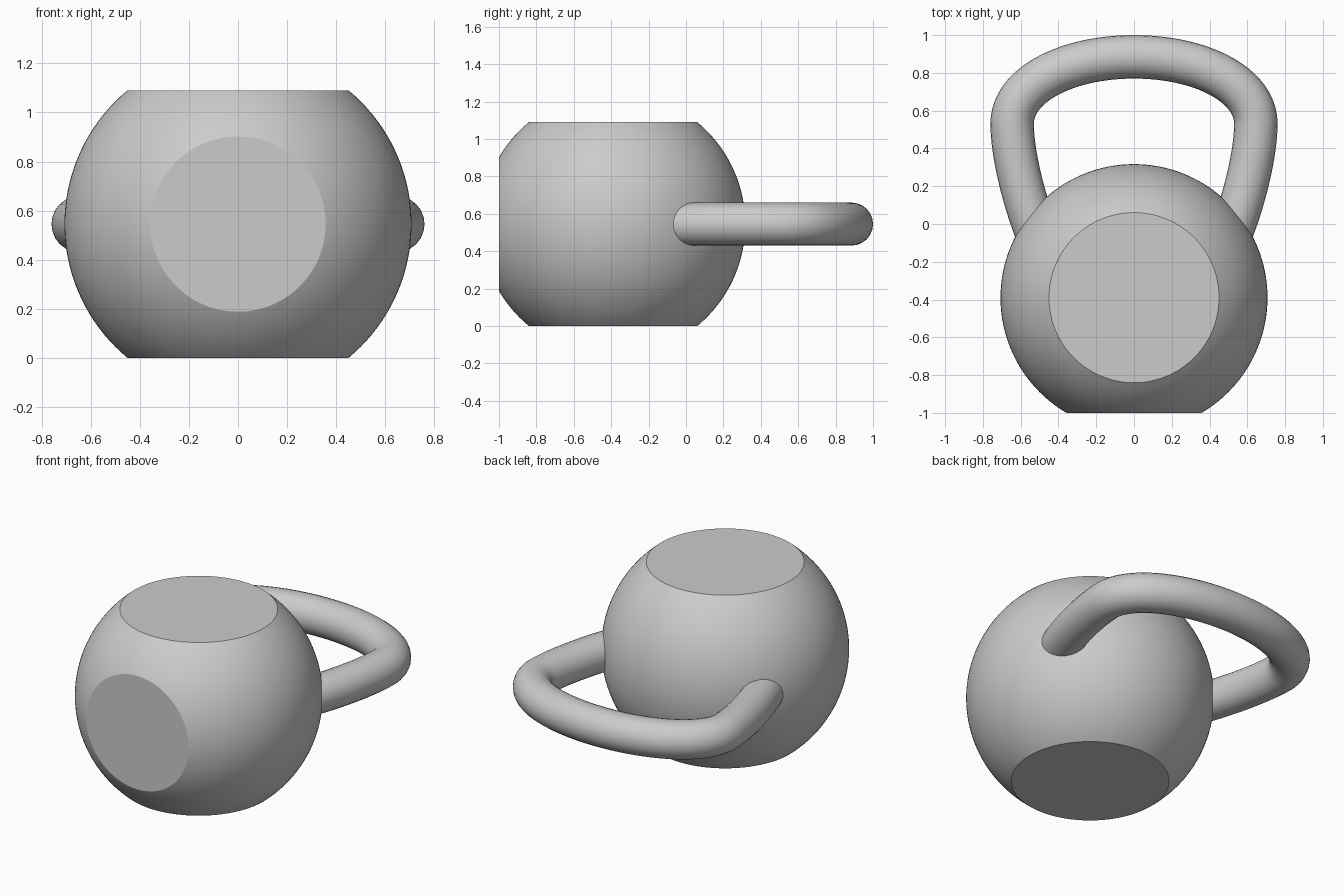
import bpy
import bmesh
import math
from mathutils import Vector

if "Cube" in bpy.data.objects:
    bpy.data.objects.remove(bpy.data.objects["Cube"], do_unlink=True)

# Plain grey metal
GREY = (0.6, 0.6, 0.6, 1)
metal = bpy.data.materials.new("grey_metal")
metal.use_nodes = True
metal.diffuse_color = GREY
metal.node_tree.nodes["Principled BSDF"].inputs["Base Color"].default_value = GREY

CENTRE = Vector((0, -0.39, 0.545))
RADIUS = 0.707


def finish(obj, angle):
    bpy.ops.object.select_all(action="DESELECT")
    obj.select_set(True)
    bpy.context.view_layer.objects.active = obj
    if obj.type == "CURVE":
        bpy.ops.object.convert(target="MESH")
        obj = bpy.context.object
    obj.data.materials.clear()
    obj.data.materials.append(metal)
    bpy.ops.object.shade_smooth_by_angle(angle=math.radians(angle))


# Ball body with flat discs cut on the top, bottom and base
bm = bmesh.new()
bmesh.ops.create_uvsphere(bm, u_segments=128, v_segments=64, radius=RADIUS)
bmesh.ops.translate(bm, verts=bm.verts, vec=CENTRE)
for point, normal in (((0, 0, 0), (0, 0, -1)),
                      ((0, 0, 2 * CENTRE.z), (0, 0, 1)),
                      ((0, -1, 0), (0, -1, 0))):
    cut = bmesh.ops.bisect_plane(bm, geom=bm.verts[:] + bm.edges[:] + bm.faces[:],
                                 plane_co=point, plane_no=normal, clear_outer=True)
    rim = [e for e in cut["geom_cut"] if isinstance(e, bmesh.types.BMEdge)]
    bmesh.ops.edgeloop_fill(bm, edges=rim)
bmesh.ops.recalc_face_normals(bm, faces=bm.faces)
mesh = bpy.data.meshes.new("ball_body")
bm.to_mesh(mesh)
bm.free()
body = bpy.data.objects.new("ball_body", mesh)
bpy.context.collection.objects.link(body)
finish(body, 20)

# Round bar handle: half path (point, handle before, handle after), mirrored in x
half = [((0, 0.885), (-0.35, 0.885), (0.35, 0.885)),
        ((0.645, 0.53), (0.645, 0.74), (0.645, 0.36)),
        ((0.47, -0.15), (0.57, 0.06), (0.43, -0.24))]


def flip(knot):
    co, before, after = [(-x, y) for x, y in knot]
    return co, after, before


path = [flip(k) for k in half[:0:-1]] + half
curve = bpy.data.curves.new("handle", "CURVE")
curve.dimensions = "3D"
curve.bevel_depth = 0.115
curve.bevel_resolution = 10
curve.resolution_u = 32
curve.use_fill_caps = True
spline = curve.splines.new("BEZIER")
spline.bezier_points.add(len(path) - 1)
for knot, (co, before, after) in zip(spline.bezier_points, path):
    knot.handle_left_type = knot.handle_right_type = "FREE"
    knot.co = (*co, CENTRE.z)
    knot.handle_left = (*before, CENTRE.z)
    knot.handle_right = (*after, CENTRE.z)
handle = bpy.data.objects.new("handle", curve)
bpy.context.collection.objects.link(handle)
finish(handle, 40)
